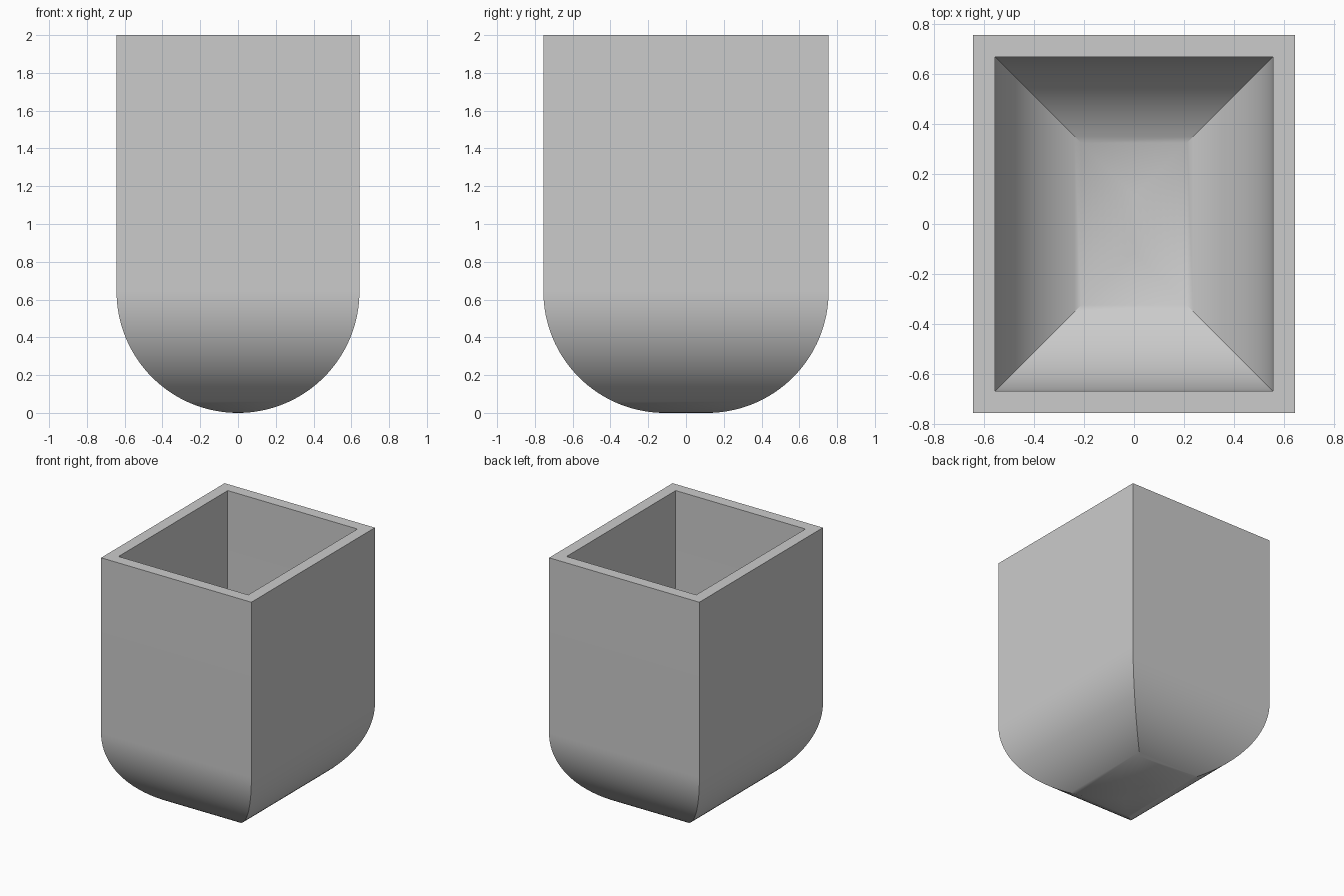
import bpy, bmesh, math

cube = bpy.data.objects.get("Cube")
if cube:
    bpy.data.objects.remove(cube, do_unlink=True)

HALF_X, HALF_Y, HEIGHT = 0.643, 0.755, 2.0
WALL = 0.088
STEPS = 32

grey = bpy.data.materials.new("plain grey")
grey.use_nodes = True
colour = (0.6, 0.6, 0.6, 1)
grey.diffuse_color = colour
grey.node_tree.nodes["Principled BSDF"].inputs["Base Color"].default_value = colour


def ring(bm, inset, z):
    x, y = HALF_X - inset, HALF_Y - inset
    return [bm.verts.new((sx * x, sy * y, z))
            for sx, sy in ((-1, -1), (1, -1), (1, 1), (-1, 1))]


def skin_rings(bm, offset):
    """Rings from the ridge at the bottom up to the open rim."""
    radius = HALF_X - offset
    rings = []
    for i in range(STEPS + 1):
        a = math.pi / 2 * i / STEPS
        rings.append(ring(bm, HALF_X - radius * math.sin(a),
                          HALF_X - radius * math.cos(a)))
    rings.append(ring(bm, offset, HEIGHT))
    return rings


# Container: outer skin down to the ridge, inner skin offset by the wall
bm = bmesh.new()
outer = skin_rings(bm, 0)
inner = skin_rings(bm, WALL)
loops = outer + inner[::-1]
for low, high in zip(loops, loops[1:]):
    for k in range(4):
        n = (k + 1) % 4
        bm.faces.new((low[k], low[n], high[n], high[k]))

# Close the ridges where the curved sides meet
bmesh.ops.remove_doubles(bm, verts=bm.verts, dist=0.0005)
bmesh.ops.dissolve_degenerate(bm, dist=0.0005, edges=bm.edges)
bmesh.ops.recalc_face_normals(bm, faces=bm.faces)

mesh = bpy.data.meshes.new("container")
bm.to_mesh(mesh)
bm.free()
mesh.materials.append(grey)
container = bpy.data.objects.new("container", mesh)
bpy.context.collection.objects.link(container)

bpy.ops.object.select_all(action="DESELECT")
container.select_set(True)
bpy.context.view_layer.objects.active = container
bpy.ops.object.shade_smooth_by_angle(angle=math.radians(30))
